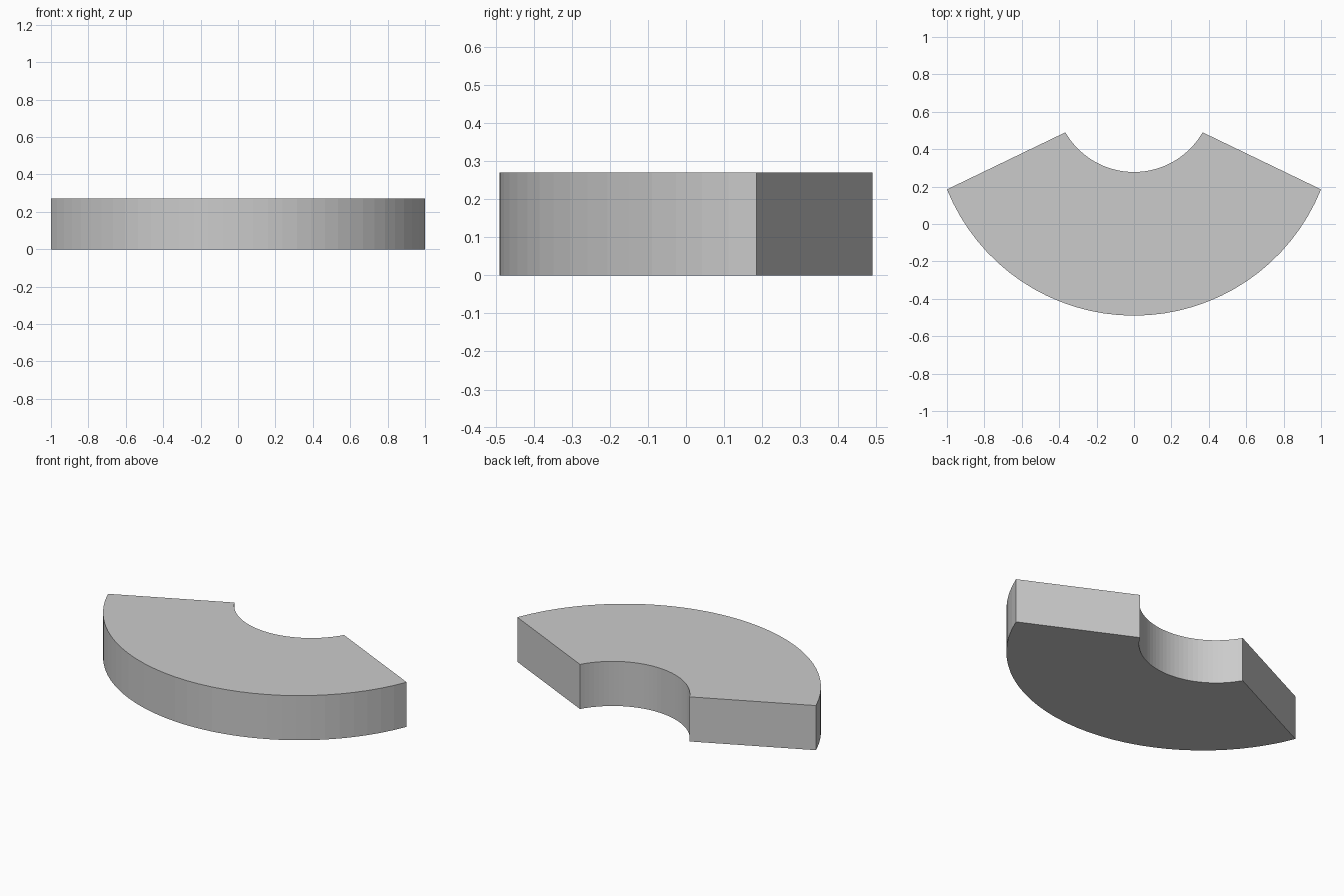
import bpy, bmesh, math

if "Cube" in bpy.data.objects:
    bpy.data.objects.remove(bpy.data.objects["Cube"])

HEIGHT = 0.27
SEGMENTS = 32


def arc(half_width, y_end, y_low):
    """Points of a downward-bulging arc, left end to right end."""
    sag = y_end - y_low
    radius = (half_width ** 2 + sag ** 2) / (2 * sag)
    centre = y_low + radius
    half_angle = math.atan2(half_width, centre - y_end)
    points = []
    for i in range(SEGMENTS + 1):
        a = half_angle * (2 * i / SEGMENTS - 1)
        points.append((radius * math.sin(a), centre - radius * math.cos(a)))
    return points


# Fan-shaped outline: outer arc, then the inner arc back again
outline = arc(1.0, 0.185, -0.49) + arc(0.367, 0.49, 0.278)[::-1]

# Extrude the outline into a solid slab
bm = bmesh.new()
base = bm.faces.new([bm.verts.new((x, y, 0)) for x, y in outline])
result = bmesh.ops.extrude_face_region(bm, geom=[base], use_keep_orig=True)
top = [g for g in result["geom"] if isinstance(g, bmesh.types.BMVert)]
bmesh.ops.translate(bm, verts=top, vec=(0, 0, HEIGHT))
bmesh.ops.recalc_face_normals(bm, faces=bm.faces)

mesh = bpy.data.meshes.new("curved_slab")
bm.to_mesh(mesh)
bm.free()
slab = bpy.data.objects.new("curved_slab", mesh)
bpy.context.collection.objects.link(slab)
